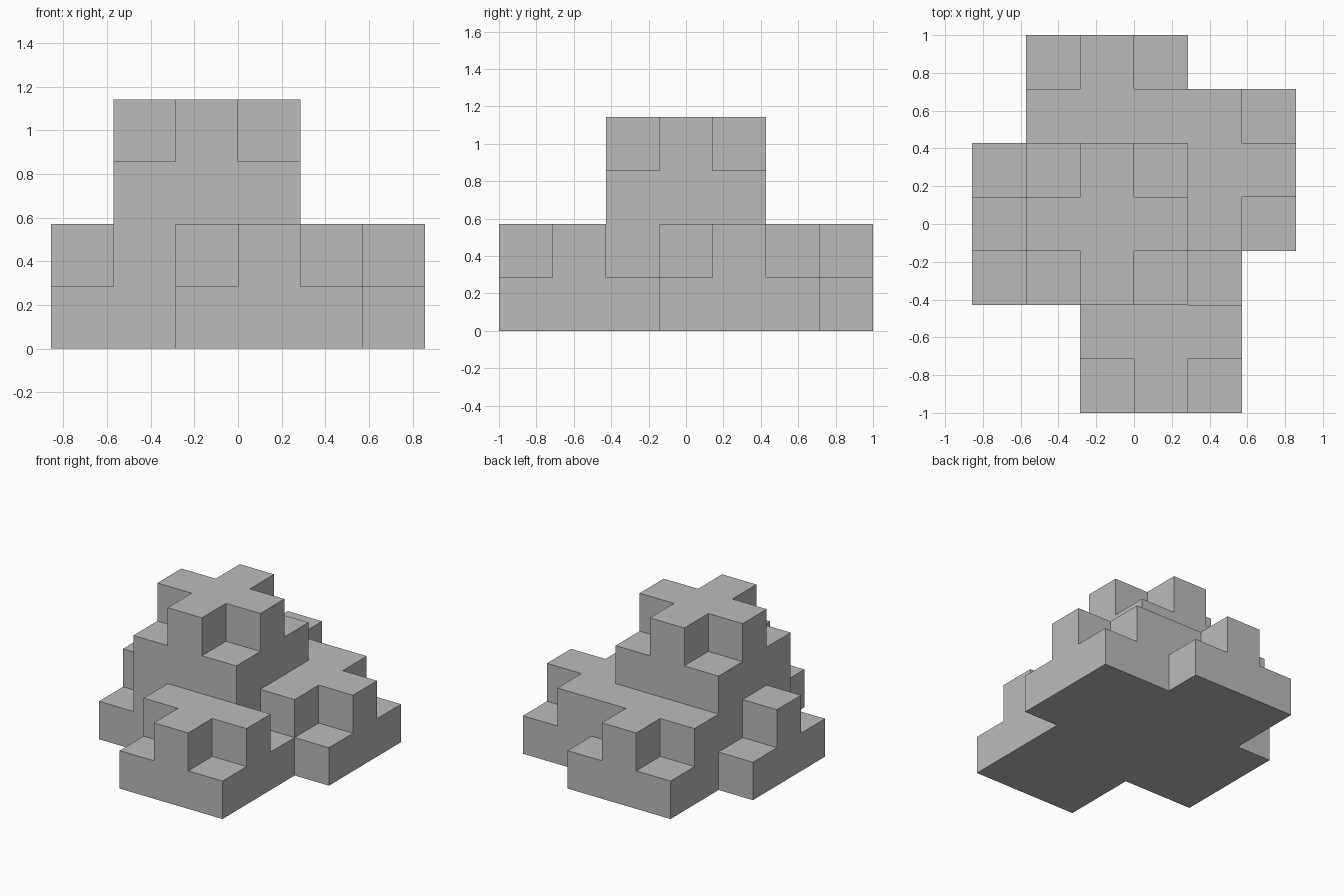
import bpy
import bmesh
from mathutils import Vector

if "Cube" in bpy.data.objects:
    bpy.data.objects.remove(bpy.data.objects["Cube"], do_unlink=True)

UNIT = 2 / 7  # edge of one cube

stone = bpy.data.materials.new("stone_grey")
stone.use_nodes = True
colour = (0.5, 0.5, 0.5, 1)
stone.diffuse_color = colour
stone.node_tree.nodes["Principled BSDF"].inputs["Base Color"].default_value = colour


def stepped_block(cx, cy, base):
    """Three-by-three slab of cubes with a plus-shaped layer on top."""
    cells = set()
    for dx in (-1, 0, 1):
        for dy in (-1, 0, 1):
            cells.add((cx + dx, cy + dy, base))
            if dx == 0 or dy == 0:
                cells.add((cx + dx, cy + dy, base + 1))
    return cells


# Solid core under the tower, the raised tower, and four pinwheel arms
cells = {(x, y, z) for x in (-2, -1, 0) for y in (-1, 0, 1) for z in (0, 1)}
cells |= stepped_block(-1, 0, 2)    # tower
cells |= stepped_block(0, -2, 0)    # front arm
cells |= stepped_block(1, 1, 0)     # left arm
cells |= stepped_block(-1, 2, 0)    # back arm
cells |= stepped_block(-2, 0, 0)    # right arm

# Skin the cubes: one square wherever a cube meets open air
bm = bmesh.new()
for cell in cells:
    centre = Vector(cell) + Vector((0.5, 0, 0.5))
    for axis in range(3):
        for sign in (-1, 1):
            out = Vector((0, 0, 0))
            out[axis] = sign
            if tuple(int(c + o) for c, o in zip(cell, out)) in cells:
                continue
            u = Vector((0, 0, 0))
            u[(axis + 1) % 3] = 0.5
            v = out.cross(u)
            middle = centre + out / 2
            corners = (middle - u - v, middle + u - v, middle + u + v, middle - u + v)
            bm.faces.new([bm.verts.new(p * UNIT) for p in corners])

# Weld the squares and merge flat areas into single faces
bmesh.ops.remove_doubles(bm, verts=bm.verts, dist=0.001)
bmesh.ops.dissolve_limit(bm, angle_limit=0.01, verts=bm.verts, edges=bm.edges)
bmesh.ops.recalc_face_normals(bm, faces=bm.faces)

mesh = bpy.data.meshes.new("stepped_tower")
bm.to_mesh(mesh)
bm.free()
mesh.materials.append(stone)
tower = bpy.data.objects.new("stepped_tower", mesh)
bpy.context.collection.objects.link(tower)
